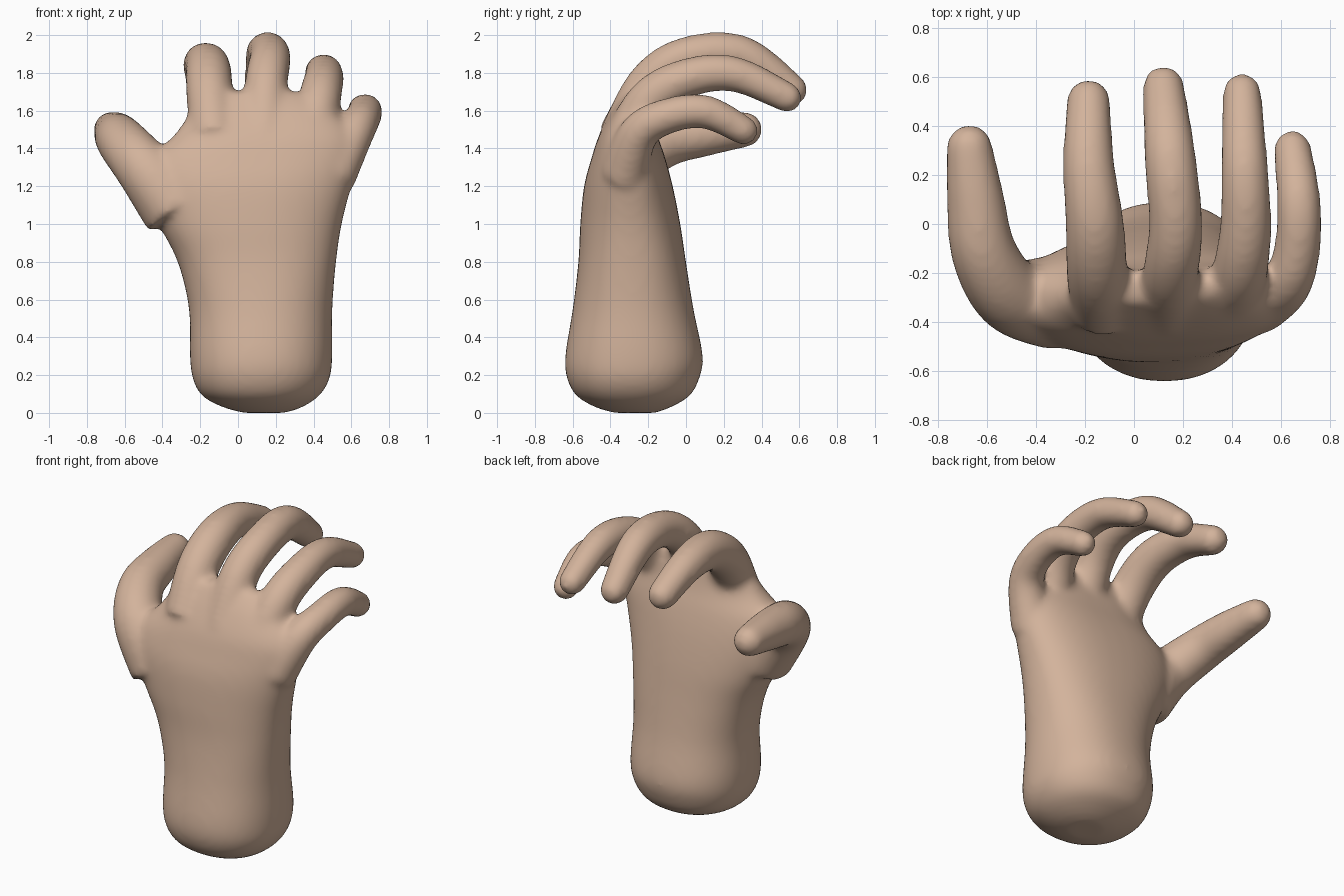
import bpy, bmesh, math
from mathutils import Vector

if "Cube" in bpy.data.objects:
    bpy.data.objects.remove(bpy.data.objects["Cube"])

skin = bpy.data.materials.new("skin")
skin.diffuse_color = (0.65, 0.45, 0.33, 1)
skin.use_nodes = True
skin.node_tree.nodes["Principled BSDF"].inputs["Base Color"].default_value = skin.diffuse_color
bm = bmesh.new()


def spline(pts, steps):
    """Catmull-Rom interpolation through tuples of any length."""
    p = [pts[0]] + list(pts) + [pts[-1]]
    out = []
    for i in range(1, len(p) - 2):
        for s in range(steps):
            t = s / steps
            out.append([0.5 * (2 * b + (c - a) * t + (2 * a - 5 * b + 4 * c - d) * t * t
                               + (3 * b - a - 3 * c + d) * t ** 3)
                        for a, b, c, d in zip(*p[i - 1:i + 3])])
    out.append(list(pts[-1]))
    return out


def loft(rings):
    """Closed skin over a list of equal-sized rings."""
    rows = [[bm.verts.new(co) for co in r] for r in rings]
    n = len(rows[0])
    for a, b in zip(rows, rows[1:]):
        for i in range(n):
            j = (i + 1) % n
            bm.faces.new((a[i], a[j], b[j], b[i]))
    bm.faces.new(rows[0][::-1])
    bm.faces.new(rows[-1])


def body(sections, n=40):
    """Loft of rounded sections: z, x min, x max, y min, y max, exponent."""
    rings = []
    for z, x0, x1, y0, y1, e in sections:
        ring = []
        for i in range(n):
            a = 2 * math.pi * i / n
            c, s = math.cos(a), math.sin(a)
            ring.append(((x0 + x1) / 2 + (x1 - x0) / 2 * math.copysign(abs(c) ** (2 / e), c),
                         (y0 + y1) / 2 + (y1 - y0) / 2 * math.copysign(abs(s) ** (2 / e), s), z))
        rings.append(ring)
    loft(rings)


def finger(pts, n=20):
    """Tapered tube along x, y, z, radius points, with a round tip."""
    path = spline(pts, 6)
    P = [Vector(q[:3]) for q in path]
    R = [q[3] + 0.006 for q in path]
    T = [(P[min(i + 1, len(P) - 1)] - P[max(i - 1, 0)]).normalized() for i in range(len(P))]
    for k in range(1, 7):
        a = math.radians(k * 14)
        P.append(P[len(path) - 1] + T[len(path) - 1] * R[len(path) - 1] * math.sin(a))
        R.append(R[len(path) - 1] * math.cos(a))
        T.append(T[len(path) - 1])
    rings = []
    for p, r, t in zip(P, R, T):
        u = Vector((1, 0, 0))
        u = (u - t * u.dot(t)).normalized()
        v = t.cross(u)
        rings.append([p + r * (u * math.cos(2 * math.pi * i / n) + v * math.sin(2 * math.pi * i / n))
                      for i in range(n)])
    loft(rings)


# wrist and palm
body(spline([
    (0.0, 0.03, 0.25, -0.38, -0.16, 2), (0.03, -0.08, 0.34, -0.48, -0.08, 2.1),
    (0.09, -0.19, 0.43, -0.58, 0.02, 2.2), (0.18, -0.24, 0.485, -0.63, 0.07, 2.2),
    (0.3, -0.255, 0.50, -0.64, 0.09, 2.2), (0.55, -0.26, 0.50, -0.60, 0.04, 2.2),
    (0.8, -0.32, 0.52, -0.57, 0.0, 2.3), (1.0, -0.42, 0.55, -0.56, -0.03, 2.3),
    (1.2, -0.49, 0.60, -0.54, -0.07, 2.3), (1.35, -0.46, 0.63, -0.50, -0.11, 2.4),
    (1.47, -0.34, 0.61, -0.46, -0.15, 2.4), (1.6, -0.25, 0.50, -0.39, -0.18, 2.4),
    (1.7, -0.20, 0.33, -0.32, -0.2, 2.2)], 4))

# thumb, then the four fingers, root to tip
finger([(-0.32, -0.32, 1.08, 0.19), (-0.50, -0.29, 1.30, 0.15), (-0.61, -0.12, 1.43, 0.13),
        (-0.645, 0.1, 1.475, 0.113), (-0.67, 0.31, 1.50, 0.09)])
finger([(-0.13, -0.35, 1.45, 0.12), (-0.15, -0.2, 1.70, 0.12), (-0.16, 0.0, 1.83, 0.115),
        (-0.185, 0.25, 1.84, 0.1), (-0.185, 0.5, 1.74, 0.085)])
finger([(0.14, -0.34, 1.45, 0.12), (0.15, -0.2, 1.74, 0.11), (0.17, 0.0, 1.88, 0.105),
        (0.145, 0.29, 1.895, 0.1), (0.12, 0.56, 1.71, 0.08)])
finger([(0.38, -0.33, 1.40, 0.12), (0.43, -0.2, 1.65, 0.11), (0.455, 0.0, 1.77, 0.1),
        (0.45, 0.25, 1.795, 0.09), (0.44, 0.535, 1.67, 0.075)])
finger([(0.50, -0.33, 1.25, 0.12), (0.615, -0.25, 1.48, 0.10), (0.665, -0.1, 1.57, 0.09),
        (0.67, 0.1, 1.595, 0.085), (0.645, 0.305, 1.495, 0.073)])

bmesh.ops.recalc_face_normals(bm, faces=bm.faces)
mesh = bpy.data.meshes.new("hand")
bm.to_mesh(mesh)
bm.free()
hand = bpy.data.objects.new("hand", mesh)
bpy.context.collection.objects.link(hand)
mesh.materials.append(skin)

# fuse the parts into one skin and soften the joins
fuse = hand.modifiers.new("fuse", 'REMESH')
fuse.mode = 'VOXEL'
fuse.voxel_size = 0.018
fuse.use_smooth_shade = True
soft = hand.modifiers.new("soften", 'SMOOTH')
soft.factor = 0.5
soft.iterations = 20
mesh.shade_smooth()
